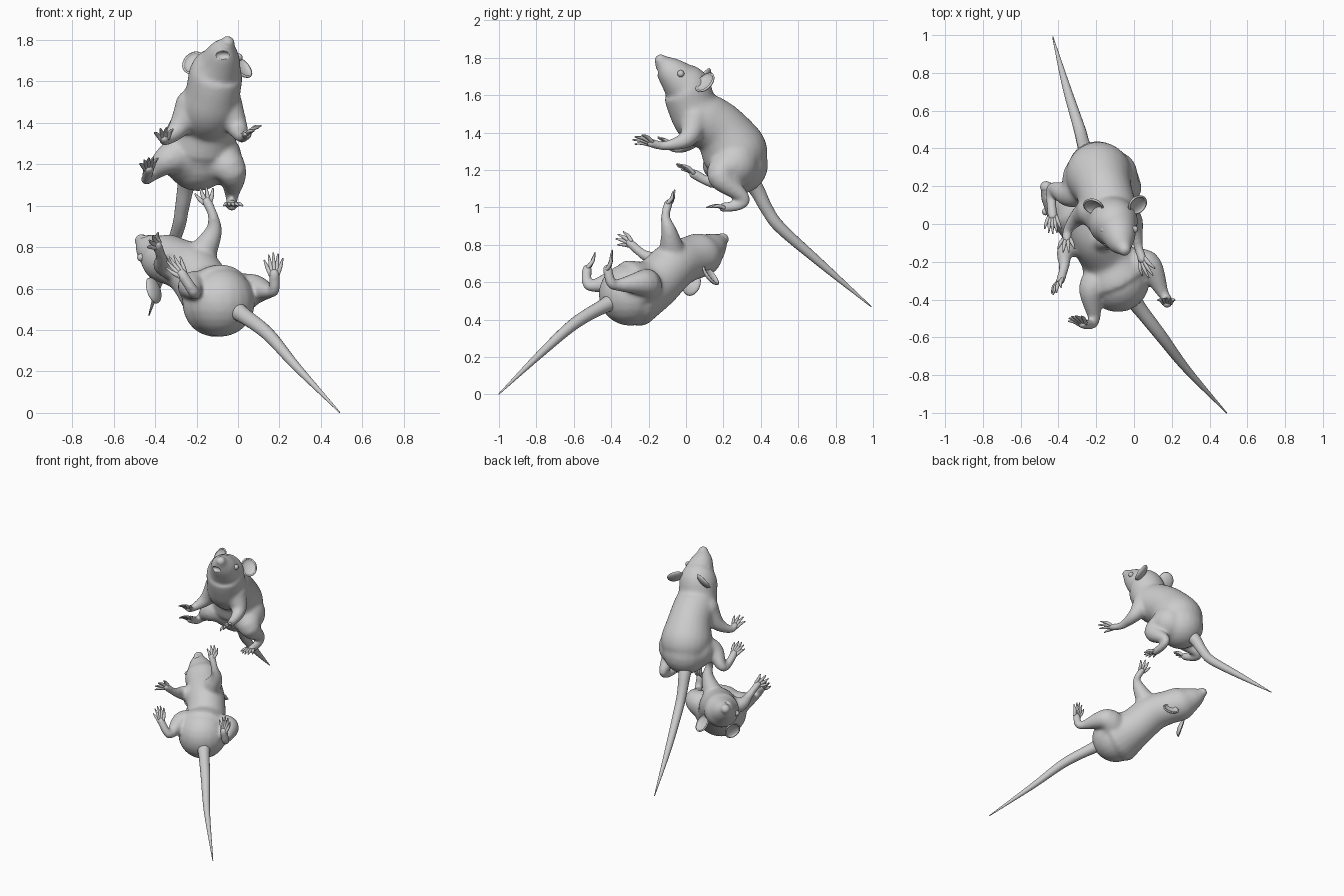
import bpy
import bmesh
from mathutils import Vector, Matrix

start_cube = bpy.data.objects.get("Cube")
if start_cube:
    bpy.data.objects.remove(start_cube, do_unlink=True)

# One plain grey for everything
GREY = (0.6, 0.6, 0.6, 1)
grey = bpy.data.materials.new("plain grey")
grey.use_nodes = True
grey.diffuse_color = GREY
grey.node_tree.nodes["Principled BSDF"].inputs["Base Color"].default_value = GREY


def finish(bm, name):
    bmesh.ops.recalc_face_normals(bm, faces=bm.faces)
    mesh = bpy.data.meshes.new(name)
    for face in bm.faces:
        face.smooth = True
    bm.to_mesh(mesh)
    bm.free()
    mesh.materials.append(grey)
    obj = bpy.data.objects.new(name, mesh)
    bpy.context.collection.objects.link(obj)
    return obj


def ball(bm, centre, radius, scale=(1, 1, 1)):
    matrix = Matrix.Translation(centre) @ Matrix.Diagonal((*scale, 1))
    return bmesh.ops.create_uvsphere(bm, u_segments=20, v_segments=12,
                                     radius=radius, matrix=matrix)["verts"]


def smooth_path(points, steps=6):
    # Points hold x, y, z and radius
    pts = [Vector(p) for p in points]
    pts = [pts[0] * 2 - pts[1]] + pts + [pts[-1] * 2 - pts[-2]]
    out = []
    for a, b, c, d in zip(pts, pts[1:], pts[2:], pts[3:]):
        for i in range(steps):
            t = i / steps
            out.append((b * 2 + (c - a) * t + (a * 2 - b * 5 + c * 4 - d) * t * t
                        + (b * 3 - a - c * 3 + d) * t * t * t) / 2)
    return out + [pts[-2]]


def tube(bm, points, sides=16):
    path = smooth_path(points)
    side = Vector((0.31, 0.52, 0.79))
    rings = []
    for i, point in enumerate(path):
        ahead = path[min(i + 1, len(path) - 1)] - path[max(i - 1, 0)]
        tangent = ahead.to_3d().normalized()
        side = (side - tangent * side.dot(tangent)).normalized()
        spin = [Matrix.Rotation(6.2832 * k / sides, 3, tangent) @ side for k in range(sides)]
        rings.append([bm.verts.new(point.to_3d() + s * point.w) for s in spin])
    for low, high in zip(rings, rings[1:]):
        for k in range(sides):
            n = (k + 1) % sides
            bm.faces.new((low[k], low[n], high[n], high[k]))
    bm.faces.new(rings[0])
    bm.faces.new(rings[-1])
    for end in (path[0], path[-1]):
        ball(bm, end.to_3d(), end.w)


def digits(bm, palm, tip, across, count):
    # Fan of slender toes, shorter toward the outside
    palm, tip, across = Vector(palm[:3]), Vector(tip), Vector(across).normalized()
    reach = tip - palm
    bulge = reach.cross(across).normalized() * 0.008
    for i in range(count):
        k = 2 * i / (count - 1) - 1
        root = palm + across * k * 0.018
        end = palm + reach * (1 - 0.3 * k * k) + across * k * 0.045
        middle = (root + end) / 2 + bulge
        tube(bm, [(*root, 0.011), (*middle, 0.010), (*end, 0.004)], 8)


def ear(name, centre, normal):
    bm = bmesh.new()
    verts = ball(bm, (0, 0, 0), 0.06, (0.95, 1.1, 0.45))
    bmesh.ops.delete(bm, geom=[v for v in verts if v.co.z > 0.001], context="VERTS")
    obj = finish(bm, name)
    turn = Vector(normal).to_track_quat("Z", "Y")
    obj.matrix_world = Matrix.Translation(centre) @ turn.to_matrix().to_4x4()
    solid = obj.modifiers.new("thickness", "SOLIDIFY")
    solid.thickness = 0.01


def build_mouse(prefix, spine, limbs, tail, ears, eyes, mouth):
    # Torso, head and limbs fuse into one soft skin
    body, toes = bmesh.new(), bmesh.new()
    tube(body, spine, 24)
    for path, tip, across, count in limbs:
        tube(body, path)
        digits(toes, path[-1], tip, across, count)
    skin = finish(body, prefix + "_body")
    fuse = skin.modifiers.new("fuse", "REMESH")
    fuse.mode = "VOXEL"
    fuse.voxel_size = 0.009
    fuse.use_smooth_shade = True
    soften = skin.modifiers.new("soften", "SMOOTH")
    soften.factor = 0.5
    soften.iterations = 20
    finish(toes, prefix + "_toes")

    # Open mouth
    cut = bmesh.new()
    ball(cut, mouth, 0.036, (1.1, 0.8, 0.6))
    cutter = finish(cut, prefix + "_mouth_cutter")
    cutter.hide_render = True
    cutter.hide_viewport = True
    carve = skin.modifiers.new("mouth", "BOOLEAN")
    carve.operation = "DIFFERENCE"
    carve.object = cutter

    # Tail
    bm = bmesh.new()
    tube(bm, tail)
    finish(bm, prefix + "_tail")

    # Ears, eyes and nose
    for side, (centre, normal) in zip(("left", "right"), ears):
        ear(f"{prefix}_{side}_ear", centre, normal)
    for side, centre in zip(("left", "right"), eyes):
        bm = bmesh.new()
        ball(bm, centre, 0.019)
        finish(bm, f"{prefix}_{side}_eye")
    bm = bmesh.new()
    ball(bm, spine[0][:3], 0.032)
    finish(bm, prefix + "_nose")


# Upper mouse, leaning back with its nose raised
build_mouse(
    "upper_mouse",
    spine=[(-.05, -.135, 1.785, .036), (-.068, -.1, 1.745, .071), (-.085, -.045, 1.69, .1),
           (-.105, .0, 1.64, .129), (-.12, .03, 1.55, .132), (-.135, .08, 1.48, .148),
           (-.16, .18, 1.415, .149), (-.185, .255, 1.305, .176), (-.195, .28, 1.23, .16)],
    limbs=[
        ([(-.06, .05, 1.48, .085), (0, .01, 1.37, .05), (.02, -.11, 1.33, .027),
          (.045, -.19, 1.345, .026)], (.09, -.28, 1.37), (.7, .4, .5), 4),
        ([(-.22, .07, 1.48, .085), (-.29, .04, 1.37, .05), (-.35, -.03, 1.315, .027),
          (-.355, -.08, 1.325, .026)], (-.36, -.15, 1.375), (1, 0, .2), 4),
        ([(-.11, .26, 1.23, .13), (-.03, .19, 1.16, .075), (-.03, .31, 1.05, .034),
          (-.03, .28, 1.01, .028), (-.03, .2, 1.0, .028)], (-.02, .11, 1.0), (1, .1, 0), 5),
        ([(-.25, .24, 1.24, .13), (-.34, .16, 1.22, .075), (-.43, .19, 1.14, .033),
          (-.44, .14, 1.13, .028), (-.43, .04, 1.18, .028)], (-.43, -.05, 1.23), (1, 0, .3), 5)],
    tail=[(-.22, .3, 1.2, .06), (-.25, .375, 1.1, .042), (-.27, .433, .99, .034),
          (-.29, .508, .888, .031), (-.36, .733, .69, .021), (-.43, .99, .47, .003)],
    ears=[((.02, .1, 1.67), (.55, -.5, .6)), ((-.215, .09, 1.69), (-.3, -.75, .55))],
    eyes=[(.003, -.028, 1.715), (-.16, -.03, 1.725)],
    mouth=(-.074, -.165, 1.725))

# Lower mouse, tumbling on its back
build_mouse(
    "lower_mouse",
    spine=[(-.465, .195, .83, .034), (-.44, .165, .805, .064), (-.4, .125, .775, .092),
           (-.36, .085, .75, .118), (-.295, .015, .725, .119), (-.22, -.07, .685, .13),
           (-.15, -.17, .59, .14), (-.1, -.27, .545, .18), (-.085, -.3, .535, .168)],
    limbs=[
        ([(-.19, -.07, .74, .08), (-.12, -.09, .87, .044), (-.12, -.11, .95, .026),
          (-.15, -.095, 1.02, .026)], (-.17, -.06, 1.09), (1, 0, .3), 4),
        ([(-.26, -.09, .7, .085), (-.36, -.14, .71, .05), (-.37, -.23, .75, .028),
          (-.39, -.3, .81, .026)], (-.42, -.37, .845), (.5, .3, .7), 4),
        ([(-.05, -.26, .55, .13), (.07, -.22, .595, .08), (.15, -.36, .585, .034),
          (.175, -.4, .595, .028), (.175, -.42, .67, .028)], (.17, -.395, .77), (1, 0, .1), 5),
        ([(-.14, -.28, .56, .13), (-.22, -.35, .61, .075), (-.21, -.5, .58, .033),
          (-.225, -.53, .6, .028), (-.27, -.53, .67, .028)], (-.33, -.49, .75), (.8, .3, .6), 5)],
    tail=[(-.05, -.34, .52, .065), (.02, -.435, .475, .04), (.145, -.595, .38, .032),
          (.28, -.77, .225, .021), (.49, -1, .003, .003)],
    ears=[((-.23, .135, .64), (.3, .75, .6)), ((-.41, .03, .59), (-.8, .5, -.3))],
    eyes=[(-.327, .16, .75), (-.468, .065, .75)],
    mouth=(-.465, .14, .865))
